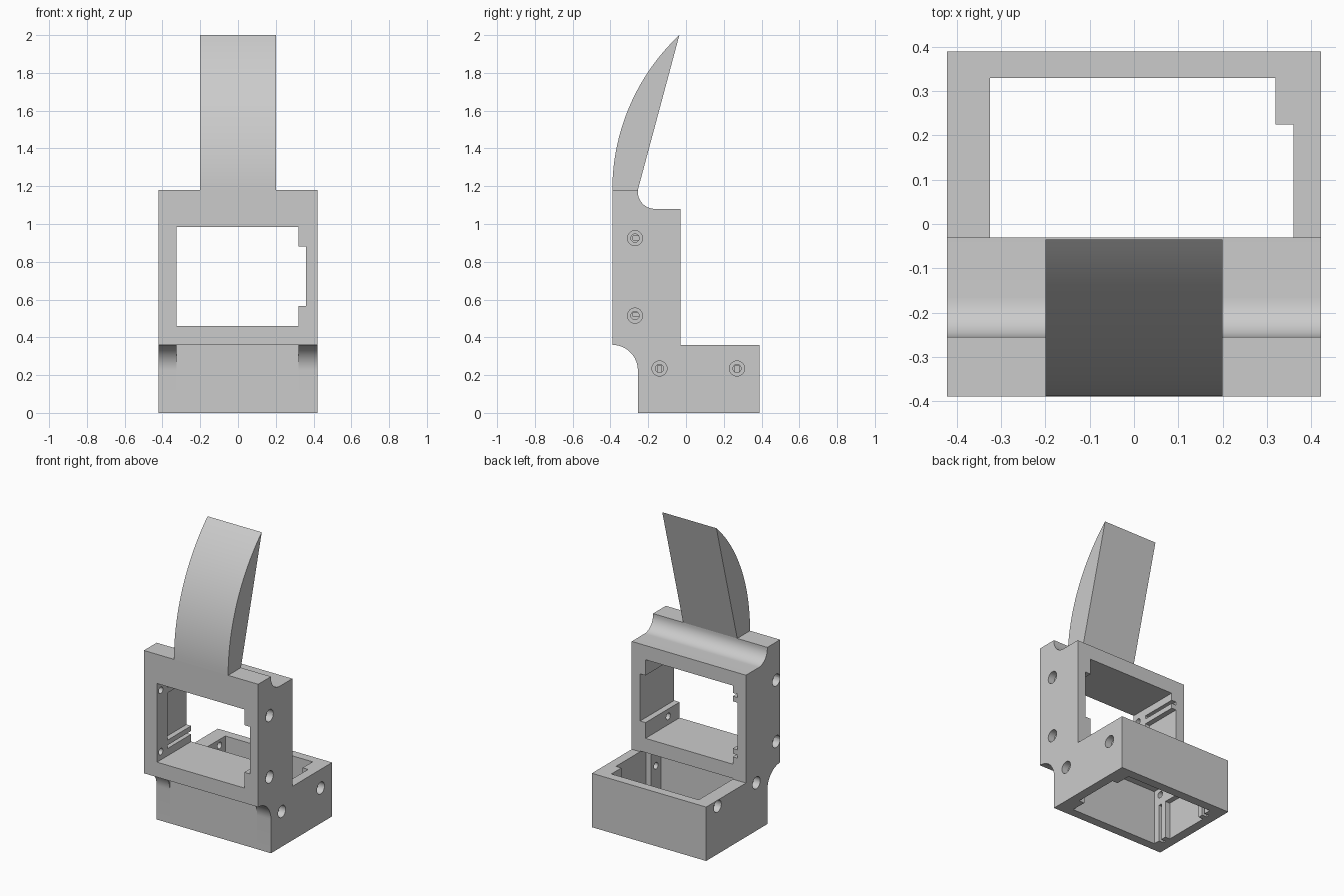
import bpy, bmesh, math
from mathutils import Vector

if "Cube" in bpy.data.objects:
    bpy.data.objects.remove(bpy.data.objects["Cube"])

grey = bpy.data.materials.new("light_grey")
grey.diffuse_color = (0.6, 0.6, 0.6, 1)
grey.use_nodes = True
grey.node_tree.nodes["Principled BSDF"].inputs["Base Color"].default_value = grey.diffuse_color


def arc(cy, cz, r, a0, a1, n=16):
    """Points of an arc in the side (y, z) plane, angles in degrees."""
    pts = []
    for i in range(n + 1):
        a = math.radians(a0 + (a1 - a0) * i / n)
        pts.append((cy + r * math.cos(a), cz + r * math.sin(a)))
    return pts


def prism(name, profile, x0, x1):
    """Extrude a side profile along x."""
    bm = bmesh.new()
    face = bm.faces.new([bm.verts.new((x0, y, z)) for y, z in profile])
    res = bmesh.ops.extrude_face_region(bm, geom=[face])
    verts = [v for v in res["geom"] if isinstance(v, bmesh.types.BMVert)]
    bmesh.ops.translate(bm, verts=verts, vec=Vector((x1 - x0, 0, 0)))
    bmesh.ops.recalc_face_normals(bm, faces=bm.faces)
    me = bpy.data.meshes.new(name)
    bm.to_mesh(me)
    bm.free()
    me.materials.append(grey)
    ob = bpy.data.objects.new(name, me)
    bpy.context.collection.objects.link(ob)
    return ob


def box(x0, x1, y0, y1, z0, z1):
    return prism("cutter", [(y0, z0), (y1, z0), (y1, z1), (y0, z1)], x0, x1)


def rod(x0, x1, y, z, r):
    return prism("cutter", arc(y, z, r, 0, 360, 24)[:-1], x0, x1)


def cut(ob, cutter):
    """Subtract a cutter and discard it."""
    cutter.hide_render = True
    mod = ob.modifiers.new("cut", 'BOOLEAN')
    mod.operation, mod.solver, mod.object = 'DIFFERENCE', 'EXACT', cutter
    bpy.context.view_layer.update()
    deps = bpy.context.evaluated_depsgraph_get()
    me = bpy.data.meshes.new_from_object(ob.evaluated_get(deps))
    ob.modifiers.clear()
    ob.data = me
    bpy.data.objects.remove(cutter)


def smooth(ob):
    bpy.ops.object.select_all(action='DESELECT')
    ob.select_set(True)
    bpy.context.view_layer.objects.active = ob
    bpy.ops.object.shade_smooth_by_angle(angle=math.radians(30))


# L-shaped bracket with a concave fillet below the front and above the back
profile = [(-0.255, 0), (0.39, 0), (0.39, 0.36), (-0.03, 0.36), (-0.03, 1.08)]
profile += arc(-0.165, 1.17, 0.09, 270, 180)
profile += [(-0.255, 1.18), (-0.39, 1.18)]
profile += arc(-0.39, 0.225, 0.135, 90, 0)
body = prism("bracket", profile, -0.422, 0.422)

# fillet is kept only at the two ends
cut(body, box(-0.325, 0.32, -0.5, -0.2545, -0.1, 0.36))

# upper window and lower cavity
cut(body, box(-0.325, 0.32, -0.5, 0.1, 0.46, 0.985))
cut(body, box(-0.325, 0.32, -0.195, 0.33, -0.1, 0.365))

# right side notches run right through
cut(body, box(0.25, 0.36, -0.5, 0.1, 0.565, 0.88))
cut(body, box(0.25, 0.36, -0.09, 0.225, -0.1, 0.365))

# left side notches stop short of the mouth
cut(body, box(-0.36, -0.25, -0.28, 0.1, 0.565, 0.88))
cut(body, box(-0.36, -0.25, -0.09, 0.225, -0.1, 0.25))

# thin left side grooves beside the notches
for c in (0.925, 0.52):
    cut(body, box(-0.36, -0.25, -0.28, 0.1, c - 0.011, c + 0.011))
for c in (-0.14, 0.27):
    cut(body, box(-0.36, -0.25, c - 0.011, c + 0.011, -0.1, 0.25))

# counterbored screw holes, placed nearer the mouths on the left
right_holes = [(-0.27, 0.925), (-0.27, 0.515), (-0.14, 0.235), (0.27, 0.235)]
left_holes = [(-0.35, 0.925), (-0.35, 0.515), (-0.14, 0.32), (0.27, 0.32)]
for side, holes in ((1, right_holes), (-1, left_holes)):
    for y, z in holes:
        for r, depth in ((0.022, 0.28), (0.04, 0.375)):
            xs = sorted((side * depth, side * 0.5))
            cut(body, rod(xs[0], xs[1], y, z, r))
smooth(body)

# curved upright blade: flat back, convex front
reach = math.degrees(math.asin(0.82 / 1.125))
blade = prism("blade", [(-0.255, 1.18)] + arc(0.735, 1.18, 1.125, 180, 180 - reach, 32), -0.2, 0.2)
smooth(blade)
